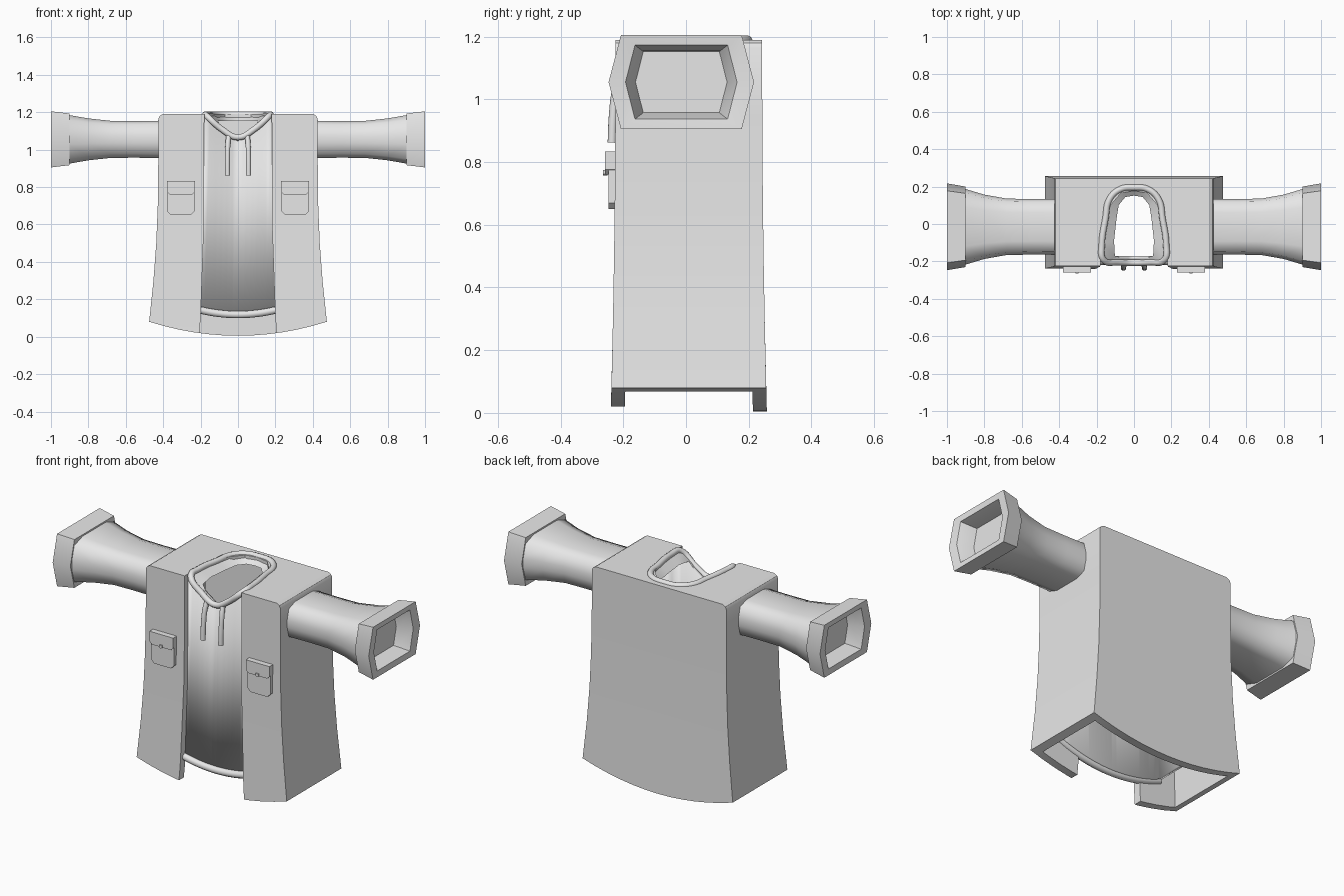
import bpy, bmesh, math
from mathutils import Vector

if "Cube" in bpy.data.objects:
    bpy.data.objects.remove(bpy.data.objects["Cube"])

grey = bpy.data.materials.new("plain_grey")
grey.use_nodes = True
grey.diffuse_color = (0.8, 0.8, 0.8, 1)
grey.node_tree.nodes["Principled BSDF"].inputs["Base Color"].default_value = (0.8, 0.8, 0.8, 1)


def finish(name, bm, angle=30):
    bmesh.ops.recalc_face_normals(bm, faces=bm.faces[:])
    mesh = bpy.data.meshes.new(name)
    bm.to_mesh(mesh)
    bm.free()
    mesh.materials.append(grey)
    ob = bpy.data.objects.new(name, mesh)
    bpy.context.scene.collection.objects.link(ob)
    smooth(ob, angle)
    return ob


def smooth(ob, angle):
    bpy.ops.object.select_all(action='DESELECT')
    ob.select_set(True)
    bpy.context.view_layer.objects.active = ob
    bpy.ops.object.shade_smooth_by_angle(angle=math.radians(angle))


def bridge(bm, a, b):
    n = len(a)
    for i in range(n):
        bm.faces.new((a[i], a[(i + 1) % n], b[(i + 1) % n], b[i]))


def loft(name, rings, angle=30, caps=True):
    bm = bmesh.new()
    vs = [[bm.verts.new(p) for p in ring] for ring in rings]
    for a, b in zip(vs, vs[1:]):
        bridge(bm, a, b)
    if caps:
        bm.faces.new(vs[0])
        bm.faces.new(vs[-1])
    return finish(name, bm, angle)


def prism_y(name, pts, y0, y1):
    return loft(name, [[(x, y, z) for x, z in pts] for y in (y0, y1)])


def tube(name, pts, radius, cyclic=False):
    cu = bpy.data.curves.new(name, 'CURVE')
    cu.dimensions = '3D'
    cu.bevel_depth = radius
    cu.bevel_resolution = 3
    cu.use_fill_caps = True
    cu.resolution_u = 6
    sp = cu.splines.new('BEZIER')
    sp.bezier_points.add(len(pts) - 1)
    for bp, p in zip(sp.bezier_points, pts):
        bp.co = p
        bp.handle_left_type = bp.handle_right_type = 'AUTO'
    sp.use_cyclic_u = cyclic
    cu.materials.append(grey)
    ob = bpy.data.objects.new(name, cu)
    bpy.context.scene.collection.objects.link(ob)
    return ob


# Flared coat: rings of front and back columns stacked over the height
ROWS = [(0.08, 0.475), (0.3, 0.452), (0.5, 0.437), (0.7, 0.429), (0.95, 0.426),
        (1.165, 0.426), (1.18, 0.419), (1.19, 0.402)]
COLS = [i / 6 - 1 for i in range(13)]


def coat_solid(name, side=0, wall=0, roof=0, drop=0):
    bm = bmesh.new()
    rings = []
    for k, (z, w) in enumerate(ROWS):
        front, back = [], []
        for u in COLS:
            x = u * (w - side)
            h = 0.005 + 0.075 * u * u - drop if k == 0 else z - roof * (z > 1)
            t = max(0, 1 - h / 1.1) ** 2 * 0.015
            front.append(bm.verts.new((x, -0.225 - t + wall, h)))
            back.append(bm.verts.new((x, 0.243 + t - wall, h)))
        rings.append((front, back))
    loops = [f + b[::-1] for f, b in rings]
    for a, b in zip(loops, loops[1:]):
        bridge(bm, a, b)
    for f, b in (rings[0], rings[-1]):
        for i in range(len(COLS) - 1):
            bm.faces.new((f[i], f[i + 1], b[i + 1], b[i]))
    return finish(name, bm)


coat = coat_solid("coat")
cavity = coat_solid("cavity_cutter", 0.033, 0.045, 0.035, 0.2)
gap = prism_y("front_gap_cutter", [(-0.215, -0.1), (0.215, -0.1), (0.2, 0.1), (0.182, 0.6),
              (0.18, 1.3), (-0.18, 1.3), (-0.182, 0.6), (-0.2, 0.1)], -0.4, -0.14)
half = [(0.165, -0.16), (0.145, 0), (0.125, 0.1), (0.07, 0.165)]
outline = half + [(0, 0.178)] + [(-x, y) for x, y in half[::-1]]
neck = loft("neck_cutter", [[(x, y, z) for x, y in outline] for z in (1.1, 1.3)])
for cutter in (cavity, gap, neck):
    cutter.hide_render = True
    mod = coat.modifiers.new("cut", 'BOOLEAN')
    mod.operation = 'DIFFERENCE'
    mod.solver = 'EXACT'
    mod.object = cutter
    bpy.ops.object.select_all(action='DESELECT')
    bpy.context.view_layer.objects.active = coat
    coat.select_set(True)
    bpy.ops.object.modifier_apply(modifier=mod.name)
    bpy.data.objects.remove(cutter)
smooth(coat, 30)


# Inner shirt: front panel with a V neckline and side walls
def hem(x):
    return 0.118 + 0.6 * min(abs(x), 0.33) ** 2


def neckline(x):
    return 1.055 + 0.13 * min(1, abs(x) / 0.175) ** 1.1 - 0.035 * (abs(x) > 0.2)


bm = bmesh.new()
steps = [i * 0.03 - 0.33 for i in range(23)]
plan = [(-0.33, 0.14)] + [(x, -0.195) for x in steps] + [(0.33, 0.14)]
low = [bm.verts.new((x, y, hem(x))) for x, y in plan]
top = [bm.verts.new((x, y, neckline(x))) for x, y in plan]
for i in range(len(plan) - 1):
    bm.faces.new((low[i], low[i + 1], top[i + 1], top[i]))
shirt = finish("inner_shirt", bm)
solid = shirt.modifiers.new("thickness", 'SOLIDIFY')
solid.thickness = 0.025
solid.offset = -1

# Rolled hem along the shirt's lower edge
tube("shirt_hem", [(x, -0.198, hem(x)) for x in steps[::2]], 0.02)

# Collar ring and its inner lining
side = [(0.085, -0.205, 1.108), (0.165, -0.19, 1.178), (0.172, -0.11, 1.187),
        (0.152, 0.03, 1.187), (0.132, 0.13, 1.187), (0.075, 0.185, 1.187)]
path = [(0, -0.207, 1.066)] + side + [(0, 0.195, 1.187)] + [(-x, y, z) for x, y, z in side[::-1]]
tube("collar", path, 0.017, True)
lining = [(x * 0.62, y * 0.78 if y > 0 else y + 0.02, z - 0.035) for x, y, z in path]
loft("collar_lining", [path, lining], 40, caps=False)


# Sleeve cross-section: six-sided, pointed at front and back
def section(x, hy, hz, rounded=False):
    pts = [Vector((x, hy * a - 0.015, hz * b + 1.055)) for a, b in
           ((-1, 0), (-0.83, 1), (0.83, 1), (1, 0), (0.83, -1), (-0.83, -1))]
    if not rounded:
        return pts
    out = []
    for i, p in enumerate(pts):
        out += [p.lerp(pts[i - 1], 0.2), p.lerp(pts[(i + 1) % 6], 0.2)]
    return out


def box(name, x, z, w, h, y0, y1, c):
    pts = [(-w, h), (w, h), (w, c - h), (w - c, -h), (c - w, -h), (-w, c - h)]
    return prism_y(name, [(x + a, z + b) for a, b in pts], y0, y1)


for s, label in ((1, "left"), (-1, "right")):
    # Sleeve and flared cuff with a funnel opening
    loft(label + "_sleeve", [section(s * x, a, b, True) for x, a, b in
         ((0.39, 0.155, 0.1), (0.55, 0.154, 0.098), (0.68, 0.156, 0.099),
          (0.8, 0.178, 0.112), (0.91, 0.212, 0.131))], 60)
    loft(label + "_cuff", [section(s * x, a, b) for x, a, b in
         ((0.9, 0.18, 0.115), (0.9, 0.215, 0.138), (1, 0.232, 0.15),
          (0.995, 0.178, 0.118), (0.93, 0.15, 0.1), (0.75, 0.115, 0.075))], 35)
    # Flapped pocket with a button tab
    x = s * 0.305
    box(label + "_pocket", x, 0.735, 0.073, 0.085, -0.247, -0.22, 0.02)
    box(label + "_pocket_flap", x, 0.797, 0.075, 0.036, -0.258, -0.22, 0.015)
    box(label + "_pocket_button", x, 0.766, 0.009, 0.009, -0.264, -0.25, 0.005)
    # Drawstring
    tube(label + "_drawstring", [(s * 0.05, -0.208, 1.075), (s * 0.054, -0.222, 1.03),
         (s * 0.056, -0.232, 0.95), (s * 0.056, -0.236, 0.862)], 0.014)
